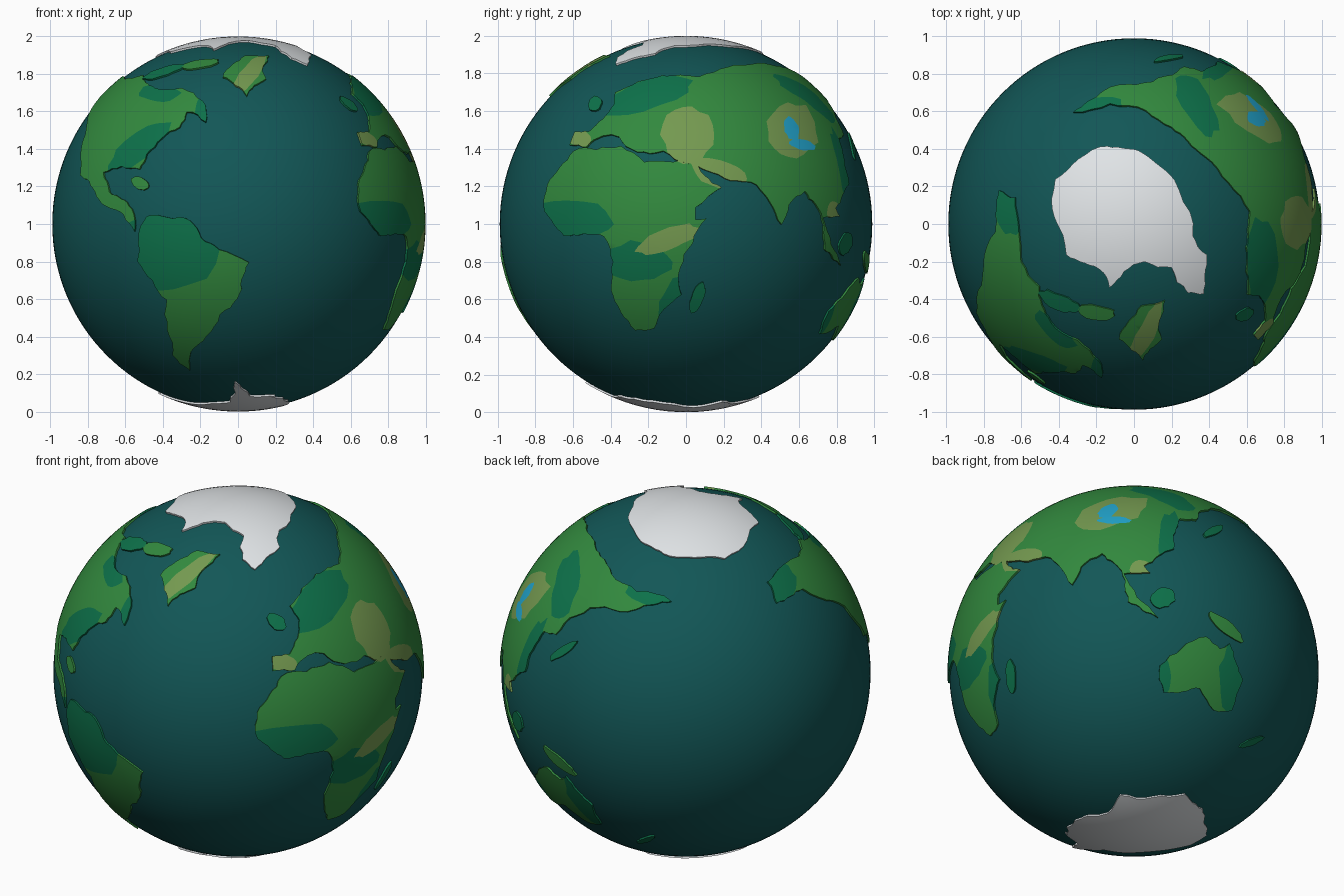
import bpy, bmesh, math, random
from mathutils import Vector
from mathutils.geometry import delaunay_2d_cdt

if "Cube" in bpy.data.objects:
    bpy.data.objects.remove(bpy.data.objects["Cube"])

random.seed(4)
CENTRE, SEA, LAND, FOOT, STEP = Vector((0, 0, 1)), 0.99, 1.0, 0.975, 0.02
SCALE, RADIUS = 187.5, 0.995      # drawing units per model unit, drawn radius

# Outlines are placed in these drawing views: centre u, centre v, azimuth, elevation
VIEWS = {"front": (238, 224.5, 0, 0), "right": (686.5, 224.5, 90, 0), "top": (1134.5, 224.5, 0, 90),
         "back": (686, 671.5, 215, 25), "below": (1134, 671.5, 140, -30)}


def mat(name, *rgb):
    m = bpy.data.materials.new(name)
    m.diffuse_color = (*rgb, 1)
    m.use_nodes = True
    m.node_tree.nodes["Principled BSDF"].inputs["Base Color"].default_value = m.diffuse_color
    return m


ocean_mat = mat("ocean_teal", 0.006, 0.094, 0.094)
ice_mat = mat("ice_white", 0.78, 0.81, 0.83)
land_mats = [mat("mid_green", 0.032, 0.25, 0.048), mat("dark_green", 0.004, 0.165, 0.068),
             mat("olive", 0.175, 0.32, 0.08), mat("lake_blue", 0.016, 0.38, 0.62)]
MID, DARK, OLIVE, LAKE = range(4)


def trace(view, *pts):
    """Turn points of one view into directions on the globe."""
    cu, cv, az, el = VIEWS[view]
    a, e = math.radians(az), math.radians(el)
    right = Vector((math.cos(a), math.sin(a), 0))
    up = Vector((-math.sin(a) * math.sin(e), math.cos(a) * math.sin(e), math.cos(e)))
    out = []
    for pu, pv in pts:
        u, v = (pu - cu) / SCALE, (cv - pv) / SCALE
        w = math.sqrt(max(RADIUS ** 2 - u * u - v * v, 0.0004))
        out.append((right * u + up * v + right.cross(up) * w).normalized())
    return out


def blob(view, u, v, ru, rv, tilt=0):
    """Wobbly tilted ellipse seen in one view."""
    t, pts = math.radians(tilt), []
    for i in range(18):
        a, k = i * math.tau / 18, random.uniform(0.9, 1.1)
        x, y = ru * k * math.cos(a), rv * k * math.sin(a)
        pts.append((u + x * math.cos(t) - y * math.sin(t), v - x * math.sin(t) - y * math.cos(t)))
    return trace(view, *pts)


def ragged(coast):
    """Break long straight shores by seeded midpoint displacement."""
    for _ in range(3):
        out = []
        for a, b in zip(coast, coast[1:] + coast[:1]):
            out.append(a)
            if (b - a).length > 0.045:
                out.append(((a + b) / 2 + a.cross(b - a) * random.uniform(-0.11, 0.11)).normalized())
        coast = out
    return coast


def inside(p, poly):
    hit = False
    for a, b in zip(poly, poly[1:] + poly[:1]):
        if (a.y > p.y) != (b.y > p.y) and p.x < (b.x - a.x) * (p.y - a.y) / (b.y - a.y) + a.x:
            hit = not hit
    return hit


def finish(ob, mats):
    if ob.name not in bpy.context.collection.objects:
        bpy.context.collection.objects.link(ob)
    ob.location = CENTRE
    for m in mats:
        ob.data.materials.append(m)
    bpy.ops.object.select_all(action='DESELECT')
    ob.select_set(True)
    bpy.context.view_layer.objects.active = ob
    bpy.ops.object.shade_smooth_by_angle(angle=math.radians(35))


def plate(name, coast, mats, zones=()):
    """Raised curved plate with a coast outline, coloured by the zones its faces lie in."""
    c = sum(coast, Vector()).normalized()
    e1 = c.orthogonal().normalized()
    e2 = c.cross(e1)
    flat = lambda d: Vector((d.dot(e1), d.dot(e2))) / (1 + d.dot(c))
    shore = [flat(d) for d in coast]
    areas = [(m, [flat(d) for d in z]) for m, z in zones if min(d.dot(c) for d in z) > 0]
    pts, edges = [], []
    for poly in [shore] + [z for _, z in areas]:
        first = len(pts)
        for a, b in zip(poly, poly[1:] + poly[:1]):
            n = max(1, math.ceil((b - a).length / STEP))
            pts += [a.lerp(b, i / n) for i in range(n)]
        ring = list(range(first, len(pts)))
        edges += list(zip(ring, ring[1:] + ring[:1]))
    x0, y0 = min(p.x for p in shore), min(p.y for p in shore)
    nx = int((max(p.x for p in shore) - x0) / STEP) + 1
    ny = int((max(p.y for p in shore) - y0) / STEP) + 1
    pts += [Vector((x0 + i * STEP, y0 + j * STEP)) for i in range(nx) for j in range(ny)]
    verts, _, faces = delaunay_2d_cdt(pts, edges, [], 0, 1e-5)[:3]
    bm, made = bmesh.new(), {}

    def lift(i):
        if i not in made:
            q = verts[i]
            r = q.length_squared
            made[i] = bm.verts.new((e1 * q.x * 2 + e2 * q.y * 2 + c * (1 - r)) / (1 + r) * LAND)
        return made[i]

    for f in faces:
        mid = sum((verts[i] for i in f), Vector((0, 0))) / len(f)
        if inside(mid, shore):
            face = bm.faces.new([lift(i) for i in f])
            for m, z in areas:
                if inside(mid, z):
                    face.material_index = m
    # skirt down into the sea
    low = {}
    for loop in [e.link_loops[0] for e in bm.edges if e.is_boundary]:
        a, b = loop.vert, loop.link_loop_next.vert
        for v in (a, b):
            if v not in low:
                low[v] = bm.verts.new(v.co * FOOT)
        bm.faces.new((b, a, low[a], low[b])).material_index = loop.face.material_index
    me = bpy.data.meshes.new(name)
    bm.to_mesh(me)
    bm.free()
    finish(bpy.data.objects.new(name, me), mats)


# Ocean ball
bpy.ops.mesh.primitive_uv_sphere_add(segments=128, ring_count=64, radius=SEA)
bpy.context.object.name = "ocean"
finish(bpy.context.object, [ocean_mat])

# Colour zones on the land; later ones win
zones = [(DARK, blob(*z)) for z in (
    ("front", 168, 251, 50, 42, 20), ("front", 140, 148, 38, 13, 38), ("front", 205, 112, 10, 15),
    ("front", 160, 94, 20, 9), ("back", 778, 583, 20, 20), ("right", 574, 219, 42, 19, -8),
    ("right", 638, 262, 34, 20), ("right", 675, 298, 12, 25, -25), ("right", 648, 97, 48, 14, 18),
    ("below", 1172, 540, 14, 28), ("back", 660, 594, 34, 14, -12), ("back", 566, 585, 12, 36, -15),
    ("below", 1236, 680, 17, 38), ("below", 1160, 675, 11, 20))]
zones += [(OLIVE, blob(*z)) for z in (
    ("front", 249, 76, 26, 8, 50), ("right", 668, 240, 32, 11, 20), ("right", 688, 136, 25, 28),
    ("right", 720, 175, 28, 14, -20), ("right", 581, 140, 11, 8), ("right", 792, 133, 25, 28),
    ("below", 1141, 569, 11, 9))]
zones += [(LAKE, blob(*z)) for z in (("right", 791, 130, 7, 12, 20), ("right", 802, 146, 13, 5, -12))]

# Continents
south_america = trace("front", (147, 217), (190, 221), (219, 250), (249, 263), (238, 298), (220, 315),
                      (191, 352), (190, 370), (173, 355), (167, 300), (138, 262))
north_america = trace("front", (206, 123), (203, 102), (155, 89)) \
    + trace("top", (1040, 287), (1022, 262), (1016, 198), (1000, 191), (997, 232), (978, 297)) \
    + trace("front", (81, 176), (90, 182), (97, 197), (124, 215), (135, 232), (132, 209), (110, 193),
            (104, 173), (140, 170), (147, 155), (180, 128), (187, 113))
africa = trace("right", (575, 152), (622, 147), (645, 163), (692, 161), (722, 188), (696, 208), (696, 220),
               (707, 219), (681, 268), (682, 295), (655, 328), (636, 330), (612, 290), (614, 262),
               (605, 237), (565, 236), (546, 212), (549, 185))
eurasia = trace("right", (757, 186), (706, 171), (690, 165), (664, 152), (638, 153), (620, 138), (604, 137),
                (588, 148), (571, 146), (576, 133), (590, 133), (615, 106), (616, 94), (663, 77)) \
    + trace("top", (1250, 212), (1205, 157), (1172, 128), (1147, 112), (1074, 113)) \
    + trace("back", (635, 609), (576, 615), (555, 634)) \
    + trace("below", (1180, 518), (1174, 548), (1144, 565), (1150, 572), (1124, 573), (1158, 617),
            (1128, 601), (1114, 562), (1102, 553), (1081, 566), (1072, 584), (1061, 568))
australia = trace("below", (1160, 665), (1206, 636), (1220, 648), (1230, 643), (1243, 680), (1232, 710),
                  (1214, 710), (1200, 688), (1164, 692))
greenland = trace("front", (245, 57), (269, 57), (266, 80), (247, 97), (223, 78))
for name, coast in (("south_america", south_america), ("north_america", north_america), ("africa", africa),
                    ("eurasia", eurasia), ("australia", australia), ("greenland", greenland)):
    plate(name, ragged(coast), land_mats, zones)

# Islands, each in one colour
for name, colour, *shape in (
        ("madagascar", DARK, "right", 698, 297, 16, 6, 70), ("british_isle", DARK, "right", 596, 105, 8, 6, 60),
        ("caribbean_isle", MID, "front", 140, 184, 9, 6, -30), ("arctic_isle_west", DARK, "front", 163, 73, 21, 4, 18),
        ("arctic_isle_east", MID, "front", 200, 65, 19, 4, 10), ("japan_isle", DARK, "back", 563, 650, 16, 4, 35),
        ("borneo", DARK, "below", 1163, 597, 13, 10, 20), ("new_guinea", MID, "below", 1226, 626, 22, 6, -40),
        ("new_zealand", DARK, "below", 1252, 742, 13, 3, 22)):
    plate(name, blob(*shape), [land_mats[colour]])

# Polar ice caps
north_ice = trace("top", (1108, 147), (1148, 157), (1193, 236), (1207, 255), (1204, 294), (1188, 293),
                  (1172, 268), (1145, 262), (1110, 288), (1104, 273), (1067, 255), (1056, 180))
south_ice = trace("front", (160, 395), (230, 402), (235, 382), (250, 396), (275, 396)) \
    + trace("below", (1067, 835), (1074, 821), (1108, 813), (1120, 795), (1185, 794), (1205, 815), (1207, 835))
plate("north_ice", ragged(north_ice), [ice_mat])
plate("south_ice", ragged(south_ice), [ice_mat])
